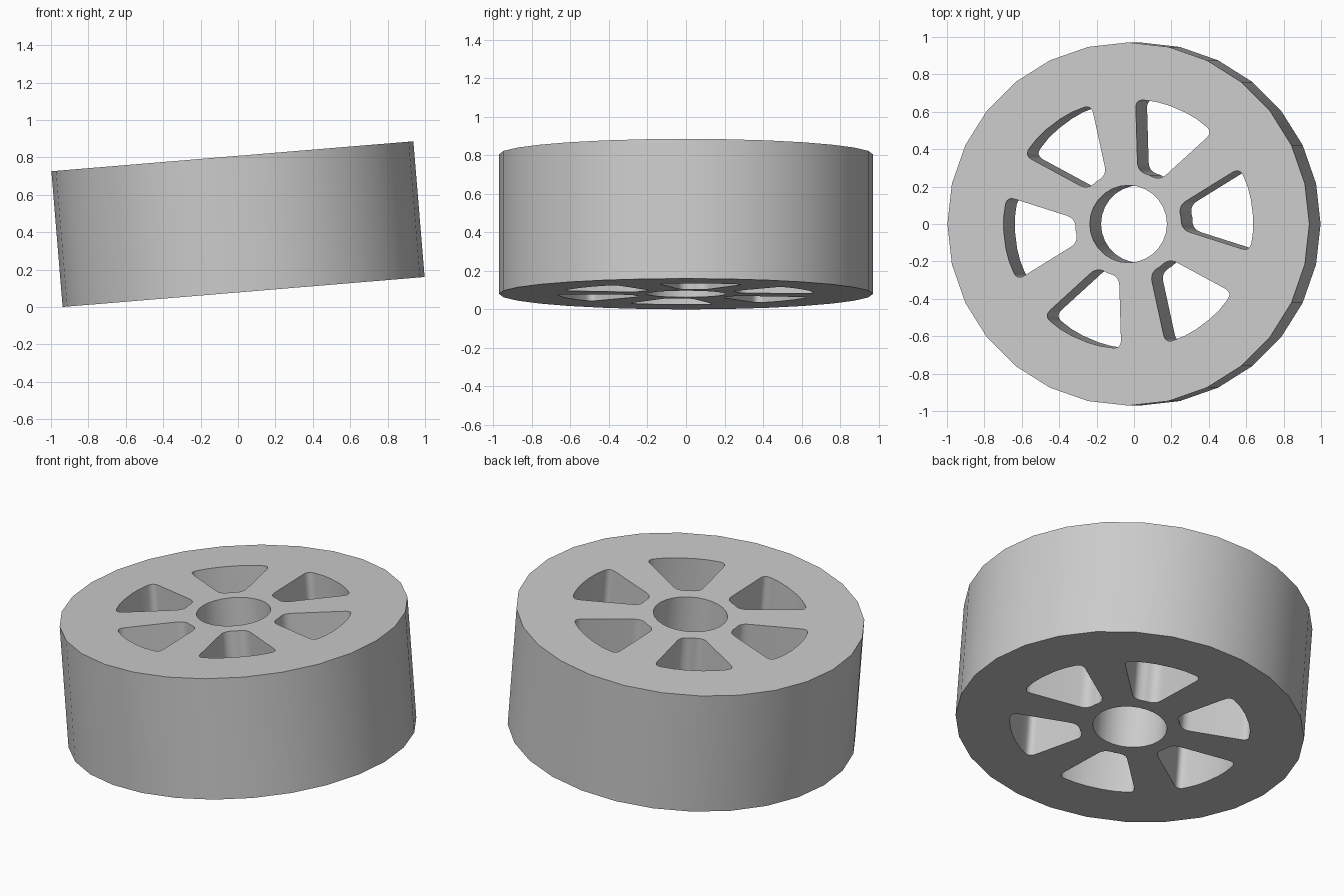
import bpy, bmesh
from math import sin, cos, radians, tau
from mathutils import Vector

if "Cube" in bpy.data.objects:
    bpy.data.objects.remove(bpy.data.objects["Cube"], do_unlink=True)

RADIUS, HEIGHT, BORE = 0.971, 0.728, 0.207
TILT = radians(4.73)


def polar(r, a):
    return Vector((r * cos(a), r * sin(a), 0))


def circle(r, n):
    return [polar(r, tau * i / n) for i in range(n)]


def rounded(points, corners, d, steps=6):
    """Replace the listed corners by small fillets."""
    out = []
    for i, p in enumerate(points):
        if i not in corners:
            out.append(p)
            continue
        a = p + (points[i - 1] - p).normalized() * d
        b = p + (points[(i + 1) % len(points)] - p).normalized() * d
        for k in range(steps + 1):
            t = k / steps
            out.append(a * (1 - t) ** 2 + p * 2 * t * (1 - t) + b * t * t)
    return out


def window(turn):
    """Rounded wedge opening centred on the given direction."""
    outer = [polar(0.67, turn + radians(a)) for a in (-19.7, -10, -4, 4, 10, 19.7)]
    inner = [polar(0.285, turn + radians(a)) for a in (12.9, 0, -12.9)]
    return rounded(outer + inner, (0, 5, 6, 8), 0.05)


# Flat outline with bore and six windows, extruded to a thick disc
curve = bpy.data.curves.new("wheel_profile", "CURVE")
curve.dimensions = "2D"
curve.fill_mode = "BOTH"
curve.extrude = HEIGHT / 2
loops = [circle(RADIUS, 28), circle(BORE, 28)]
loops += [window(radians(7 + 60 * i)) for i in range(6)]
for loop in loops:
    spline = curve.splines.new("POLY")
    spline.points.add(len(loop) - 1)
    for point, co in zip(spline.points, loop):
        point.co = (co.x, co.y, 0, 1)
    spline.use_cyclic_u = True

wheel = bpy.data.objects.new("spoked_wheel", curve)
bpy.context.collection.objects.link(wheel)
bpy.ops.object.select_all(action="DESELECT")
wheel.select_set(True)
bpy.context.view_layer.objects.active = wheel
bpy.ops.object.convert(target="MESH")
wheel = bpy.context.object

# Weld caps to walls
bm = bmesh.new()
bm.from_mesh(wheel.data)
bmesh.ops.remove_doubles(bm, verts=bm.verts, dist=0.0005)
bmesh.ops.recalc_face_normals(bm, faces=bm.faces)
bm.to_mesh(wheel.data)
bm.free()

# Plain grey material
grey = bpy.data.materials.new("light_grey")
grey.use_nodes = True
colour = (0.6, 0.6, 0.6, 1)
grey.diffuse_color = colour
grey.node_tree.nodes["Principled BSDF"].inputs["Base Color"].default_value = colour
wheel.data.materials.clear()
wheel.data.materials.append(grey)

# Lean the wheel so its left side sits higher
wheel.rotation_euler = (0, -TILT, 0)
wheel.location = (0, 0, (HEIGHT * cos(TILT) + 2 * RADIUS * sin(TILT)) / 2)
bpy.ops.object.shade_smooth_by_angle(angle=radians(30))
